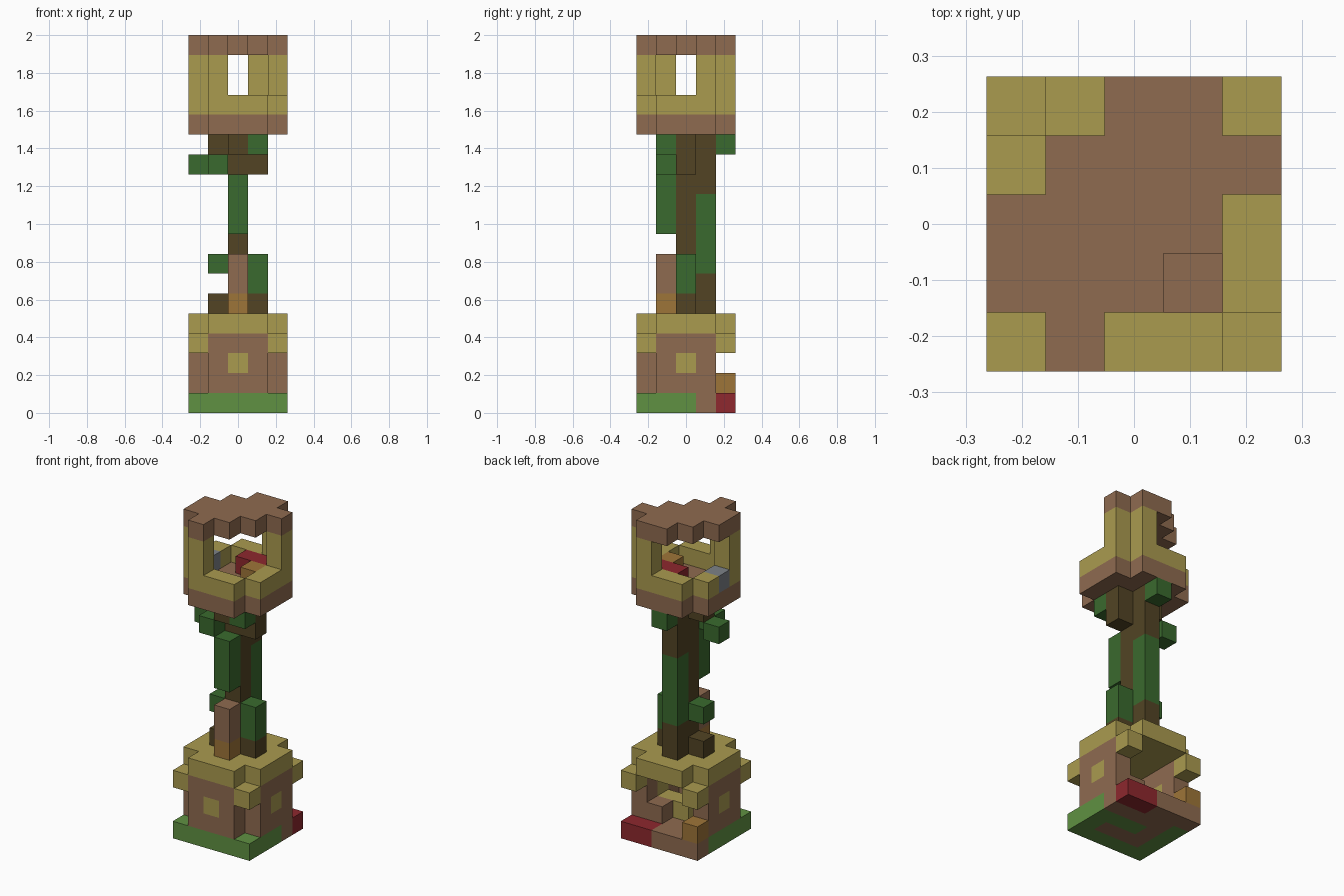
import bpy, bmesh
from mathutils import Vector

old = bpy.data.objects.get("Cube")
if old:
    bpy.data.objects.remove(old, do_unlink=True)

N = 19          # blocks in height
S = 2 / N       # block size


def linear(c):
    c /= 255
    return c / 12.92 if c <= 0.04045 else ((c + 0.055) / 1.055) ** 2.4


PALETTE = {
    "clay_brown": (143, 107, 80),
    "straw_yellow": (170, 155, 79),
    "grass_green": (96, 145, 66),
    "leaf_green": (58, 106, 46),
    "bark_brown": (82, 68, 36),
    "wood_orange": (158, 117, 56),
    "cloth_red": (142, 40, 46),
    "steel_grey": (125, 130, 135),
}
MATS = {}
for name, rgb in PALETTE.items():
    m = bpy.data.materials.new(name)
    m.use_nodes = True
    col = tuple(linear(c) for c in rgb) + (1,)
    m.diffuse_color = col
    bsdf = m.node_tree.nodes["Principled BSDF"]
    bsdf.inputs["Base Color"].default_value = col
    bsdf.inputs["Roughness"].default_value = 0.9
    MATS[name] = m

cells = {}      # block position -> (part, colour)


def box(part, colour, xs, ys, zs):
    """Fill a range of blocks; each range is one number or (first, last)."""
    span = lambda r: range(r[0], r[1] + 1) if isinstance(r, tuple) else (r,)
    for x in span(xs):
        for y in span(ys):
            for z in span(zs):
                cells[x, y, z] = (part, colour)


def octagon(part, colour, z):
    """A full layer without its four corners."""
    box(part, colour, (1, 3), (0, 4), z)
    box(part, colour, (0, 4), (1, 3), z)


ALL, MID = (0, 4), (1, 3)

# ground plate
box("ground", "grass_green", ALL, ALL, 0)
box("ground", "clay_brown", MID, MID, 0)
box("ground", "grass_green", (2, 3), 2, 0)
box("ground", "clay_brown", 4, 3, 0)
box("ground", "clay_brown", (0, 2), 4, 0)
box("ground", "cloth_red", (3, 4), 4, 0)

# hut walls, open at the back, with one window each
box("hut_walls", "clay_brown", MID, 0, MID)
box("hut_walls", "straw_yellow", 2, 0, 2)
for side in (0, 4):
    box("hut_walls", "clay_brown", side, MID, MID)
    box("hut_walls", "straw_yellow", side, 2, 2)

# hut furniture
box("hut_step", "clay_brown", 3, 3, 1)
box("hut_bench", "straw_yellow", (2, 3), 2, 1)
box("hut_crate", "wood_orange", 0, 4, 1)

# hut roof with drooping corners
octagon("hut_roof", "straw_yellow", 4)
for x in ALL:
    for y in ALL:
        box("hut_roof", "straw_yellow", x, y, 3)

# trunk, roots and branches
box("trunk", "bark_brown", 2, 2, (5, 13))
box("trunk", "bark_brown", 2, 3, (5, 6))
box("trunk", "bark_brown", 2, 3, (11, 13))
for x in (1, 3):
    box("trunk", "bark_brown", x, 2, 5)
    box("trunk", "bark_brown", x, 2, 13)
box("trunk", "bark_brown", 3, 2, 12)
box("trunk", "bark_brown", 2, 1, 13)

# door post
box("door_post", "wood_orange", 2, 1, 5)
box("door_post", "clay_brown", 2, 1, (6, 7))

# leaves and vines
box("vines", "leaf_green", 2, 1, (9, 11))
box("vines", "leaf_green", 2, 3, (7, 10))
box("vines", "leaf_green", 3, 2, (6, 7))
box("vines", "leaf_green", 1, 2, 7)
for x, y, z in ((0, 2, 12), (1, 1, 12), (3, 1, 13), (2, 4, 13)):
    box("leaves", "leaf_green", x, y, z)

# lookout floor and railing
octagon("lookout_floor", "clay_brown", 14)
octagon("railing", "straw_yellow", 15)
for x in MID + (2,):
    for y in MID + (2,):
        del cells[x, y, 15]
box("railing", "steel_grey", 0, 2, 15)

# lookout furniture
box("bed", "cloth_red", (2, 3), 3, 15)
box("chest", "wood_orange", 3, 2, 15)

# posts at two opposite corners
for x, y in ((1, 0), (0, 1), (4, 3), (3, 4)):
    box("lookout_posts", "straw_yellow", x, y, (16, 17))

# stepped lookout roof, one row at a time from the front
for y, xs in enumerate(((1, 1), (0, 2), (0, 3), (1, 4), (2, 3))):
    box("lookout_roof", "clay_brown", xs, y, 18)

# build one mesh per part from the exposed block sides
ORIGIN = Vector((2.5, 2.5, 0))
for part in dict.fromkeys(p for p, c in cells.values()):
    mesh = bpy.data.meshes.new(part)
    own = {k: c for k, (p, c) in cells.items() if p == part}
    colours = list(dict.fromkeys(own.values()))
    for c in colours:
        mesh.materials.append(MATS[c])
    bm = bmesh.new()
    for pos, colour in own.items():
        centre = Vector(pos) + Vector((0.5, 0.5, 0.5)) - ORIGIN
        for axis in range(3):
            for sign in (-1, 1):
                n = Vector((0, 0, 0))
                n[axis] = sign
                if tuple(int(a + b) for a, b in zip(pos, n)) in cells:
                    continue
                u = Vector((0, 0, 0))
                u[(axis + 1) % 3] = 0.5
                v = n.cross(u)
                mid = centre + n * 0.5
                quad = (mid - u - v, mid + u - v, mid + u + v, mid - u + v)
                f = bm.faces.new([bm.verts.new(p * S) for p in quad])
                f.material_index = colours.index(colour)
    bmesh.ops.remove_doubles(bm, verts=bm.verts, dist=0.001)
    bmesh.ops.dissolve_limit(bm, angle_limit=0.01, verts=bm.verts,
                             edges=bm.edges, delimit={"MATERIAL"})
    bm.to_mesh(mesh)
    bm.free()
    bpy.context.collection.objects.link(bpy.data.objects.new(part, mesh))
